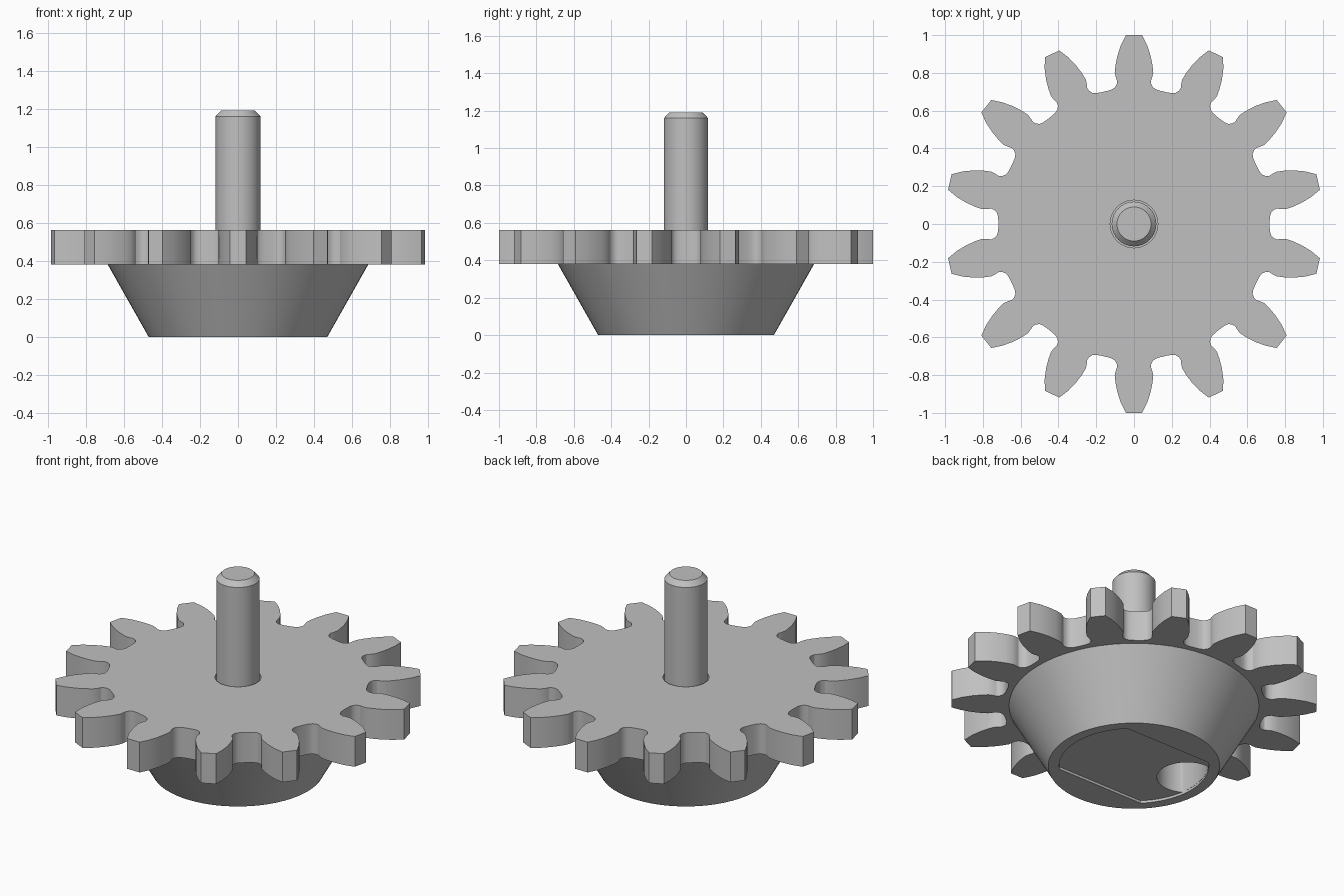
import bpy, bmesh, math
from mathutils import Vector, Matrix

cube = bpy.data.objects.get("Cube")
if cube:
    bpy.data.objects.remove(cube)

grey = bpy.data.materials.new("plain grey")
grey.use_nodes = True
colour = (0.53, 0.53, 0.53, 1)
grey.diffuse_color = colour
grey.node_tree.nodes["Principled BSDF"].inputs["Base Color"].default_value = colour


def loft(name, rings):
    """Closed solid through equal-length rings of 3D points, capped at both ends."""
    bm = bmesh.new()
    loops = [[bm.verts.new(p) for p in ring] for ring in rings]
    n = len(loops[0])
    for low, high in zip(loops, loops[1:]):
        for i in range(n):
            j = (i + 1) % n
            bm.faces.new((low[i], low[j], high[j], high[i]))
    bm.faces.new(loops[0][::-1])
    bm.faces.new(loops[-1])
    bmesh.ops.recalc_face_normals(bm, faces=bm.faces)
    mesh = bpy.data.meshes.new(name)
    bm.to_mesh(mesh)
    bm.free()
    mesh.materials.append(grey)
    obj = bpy.data.objects.new(name, mesh)
    bpy.context.collection.objects.link(obj)
    return obj


def circle(r, n=64, centre=(0, 0)):
    return [(centre[0] + r * math.cos(math.tau * i / n),
             centre[1] + r * math.sin(math.tau * i / n)) for i in range(n)]


def at_height(outline, z):
    return [(x, y, z) for x, y in outline]


def prism(name, outline, z0, z1):
    return loft(name, [at_height(outline, z0), at_height(outline, z1)])


def lathe(name, profile):
    return loft(name, [at_height(circle(r), z) for r, z in profile])


def activate(obj):
    bpy.ops.object.select_all(action='DESELECT')
    obj.select_set(True)
    bpy.context.view_layer.objects.active = obj


def cut(obj, cutter):
    cutter.hide_render = True
    mod = obj.modifiers.new("cut", 'BOOLEAN')
    mod.operation = 'DIFFERENCE'
    mod.solver = 'EXACT'
    mod.object = cutter
    activate(obj)
    bpy.ops.object.modifier_apply(modifier=mod.name)
    bpy.data.objects.remove(cutter)


# Gear wheel: one half tooth, mirrored and repeated around the axis
TEETH = 14
half_tooth = [(0.042, 1.0), (0.07, 0.945), (0.088, 0.89), (0.098, 0.84), (0.102, 0.80),
              (0.096, 0.775), (0.089, 0.757), (0.092, 0.738), (0.102, 0.722),
              (0.118, 0.712), (0.14, 0.705)]
tooth = [Vector(p) for p in reversed(half_tooth)] + [Vector((-x, y)) for x, y in half_tooth]
outline = []
for i in range(TEETH):
    turn = Matrix.Rotation(math.tau * i / TEETH, 2)
    outline += [tuple(turn @ p) for p in tooth]
gear = prism("gear_wheel", outline, 0.38, 0.563)
cut(gear, prism("bore_cutter", circle(0.126), 0.3, 0.7))

# Tapered base with a two-flatted shallow recess and an offset finger hole
base = lathe("tapered_base", [(0.47, 0), (0.685, 0.38)])
R, FLAT = 0.41, 0.29
a = math.asin(FLAT / R)
side = [(R * math.cos(t), R * math.sin(t)) for t in (a * (k / 12 - 1) for k in range(25))]
recess = side + [(-x, -y) for x, y in side]
cut(base, prism("recess_cutter", recess, -0.1, 0.015))
hole = []
for x, y in circle(0.165, 64, (-0.32, 0.07)):
    s = min(1, (R - 0.001) / math.hypot(x, y))
    hole.append((x * s, y * s))
cut(base, prism("hole_cutter", hole, -0.1, 0.28))

# Shaft with a chamfered end
shaft = lathe("shaft", [(0.118, 0.37), (0.118, 1.16), (0.09, 1.19)])

for obj in (gear, base, shaft):
    activate(obj)
    bpy.ops.object.shade_smooth_by_angle(angle=math.radians(30))
